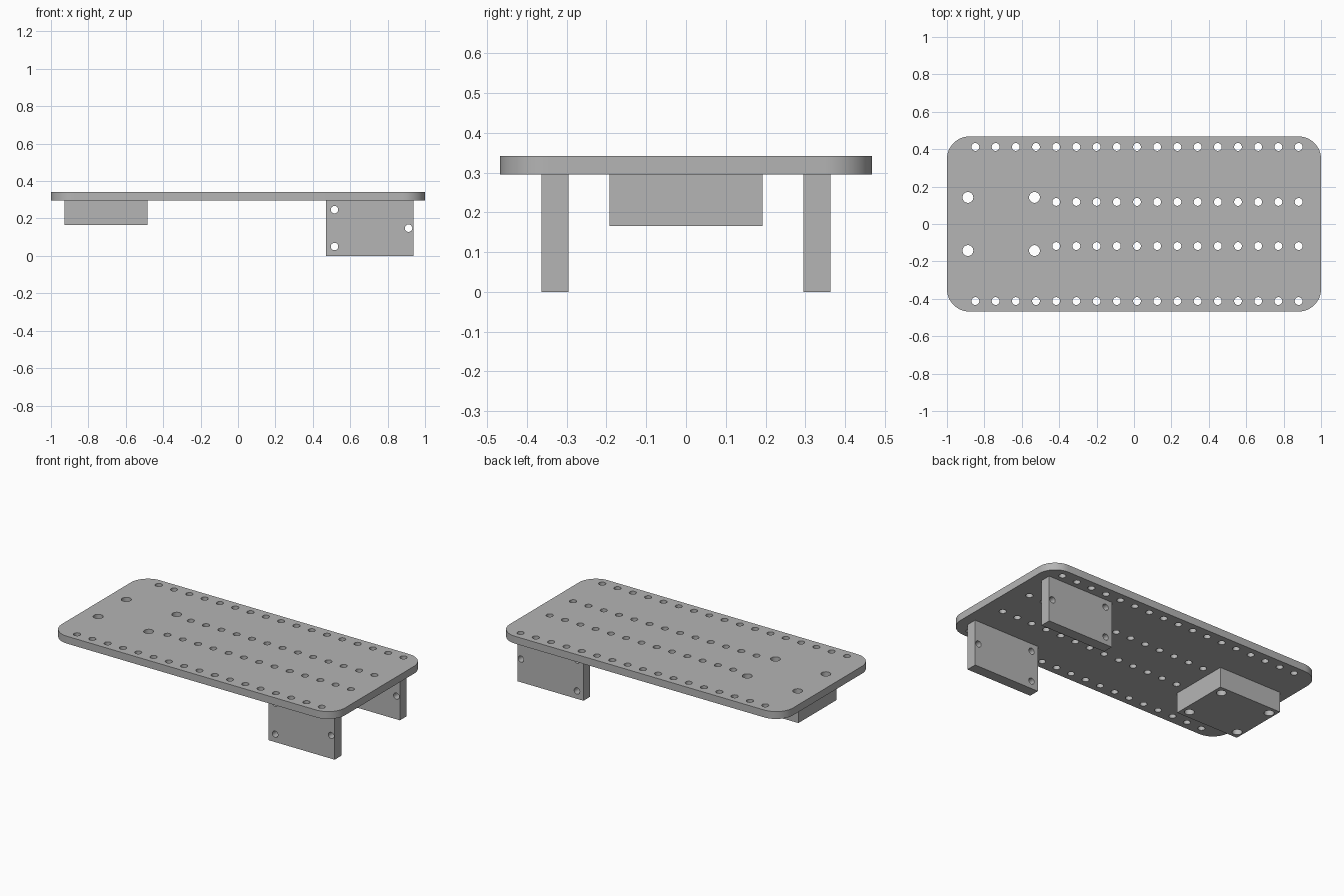
import bpy, bmesh, math
from mathutils import Matrix, Vector

cube = bpy.data.objects.get("Cube")
if cube:
    bpy.data.objects.remove(cube, do_unlink=True)

TOP, UNDER = 0.342, 0.295        # plate heights
HOLE_R, BOLT_R = 0.021, 0.029    # small and large hole radii

grey = bpy.data.materials.new("plain_grey")
grey.use_nodes = True
grey.diffuse_color = (0.46, 0.46, 0.46, 1)
shader = grey.node_tree.nodes["Principled BSDF"]
shader.inputs["Base Color"].default_value = grey.diffuse_color
shader.inputs["Roughness"].default_value = 0.6


def make_object(name, bm):
    bmesh.ops.recalc_face_normals(bm, faces=bm.faces)
    mesh = bpy.data.meshes.new(name)
    bm.to_mesh(mesh)
    bm.free()
    mesh.materials.append(grey)
    obj = bpy.data.objects.new(name, mesh)
    bpy.context.collection.objects.link(obj)
    return obj


def block(name, low, high):
    low, high = Vector(low), Vector(high)
    bm = bmesh.new()
    bmesh.ops.create_cube(bm, size=1, matrix=Matrix.Translation((low + high) / 2)
                          @ Matrix.Diagonal((*(high - low), 1)))
    return make_object(name, bm)


def rounded_plate(name, half_x, half_y, radius, z0, z1, steps=12):
    bm = bmesh.new()
    ring = []
    for quarter, (sx, sy) in enumerate([(1, 1), (-1, 1), (-1, -1), (1, -1)]):
        for i in range(steps + 1):
            a = (quarter + i / steps) * math.pi / 2
            ring.append(bm.verts.new((sx * (half_x - radius) + radius * math.cos(a),
                                      sy * (half_y - radius) + radius * math.sin(a), z0)))
    face = bm.faces.new(ring)
    grown = bmesh.ops.extrude_face_region(bm, geom=[face])["geom"]
    bmesh.ops.translate(bm, vec=(0, 0, z1 - z0),
                        verts=[v for v in grown if isinstance(v, bmesh.types.BMVert)])
    return make_object(name, bm)


def drill(obj, holes, axis):
    """Cut round holes, given as (centre, radius), along the z or y axis."""
    bm = bmesh.new()
    turn = Matrix.Rotation(math.pi / 2, 4, "X") if axis == "y" else Matrix()
    for centre, radius in holes:
        bmesh.ops.create_cone(bm, cap_ends=True, segments=24, radius1=radius,
                              radius2=radius, depth=1,
                              matrix=Matrix.Translation(centre) @ turn)
    cutter = make_object("hole_cutter", bm)
    cutter.hide_render = True
    cut = obj.modifiers.new("holes", "BOOLEAN")
    cut.operation, cut.solver, cut.object = "DIFFERENCE", "EXACT", cutter
    bpy.context.view_layer.update()
    evaluated = obj.evaluated_get(bpy.context.evaluated_depsgraph_get())
    mesh = bpy.data.meshes.new_from_object(evaluated)
    obj.modifiers.clear()
    obj.data = mesh
    bpy.data.objects.remove(cutter, do_unlink=True)


# Large bolt holes run through both plate and front block
bolts = [((x, y, 0.25), BOLT_R) for x in (-0.888, -0.532) for y in (-0.142, 0.142)]

# Top plate with two long and two short rows of holes
plate = rounded_plate("top_plate", 1, 0.468, 0.12, UNDER, TOP)
rows = [((0.88 - 0.108 * i, side * y, 0.32), HOLE_R)
        for y, count in ((0.412, 17), (0.118, 13))
        for i in range(count) for side in (-1, 1)]
drill(plate, rows + bolts, "z")

# Mounting block under the plate
mount = block("mounting_block", (-0.928, -0.192, 0.166), (-0.483, 0.192, UNDER))
drill(mount, bolts, "z")

# Pair of side legs, each with three holes
parts = [plate, mount]
leg_holes = [((x, 0, z), 0.02) for x, z in ((0.516, 0.247), (0.516, 0.05), (0.912, 0.148))]
for name, side in (("front_leg", -1), ("back_leg", 1)):
    y0, y1 = sorted((side * 0.295, side * 0.363))
    leg = block(name, (0.47, y0, 0), (0.937, y1, UNDER))
    drill(leg, leg_holes, "y")
    parts.append(leg)

# Smooth rounded walls, sharp edges elsewhere
bpy.ops.object.select_all(action="DESELECT")
for part in parts:
    part.select_set(True)
bpy.context.view_layer.objects.active = plate
bpy.ops.object.shade_smooth_by_angle(angle=math.radians(30))
